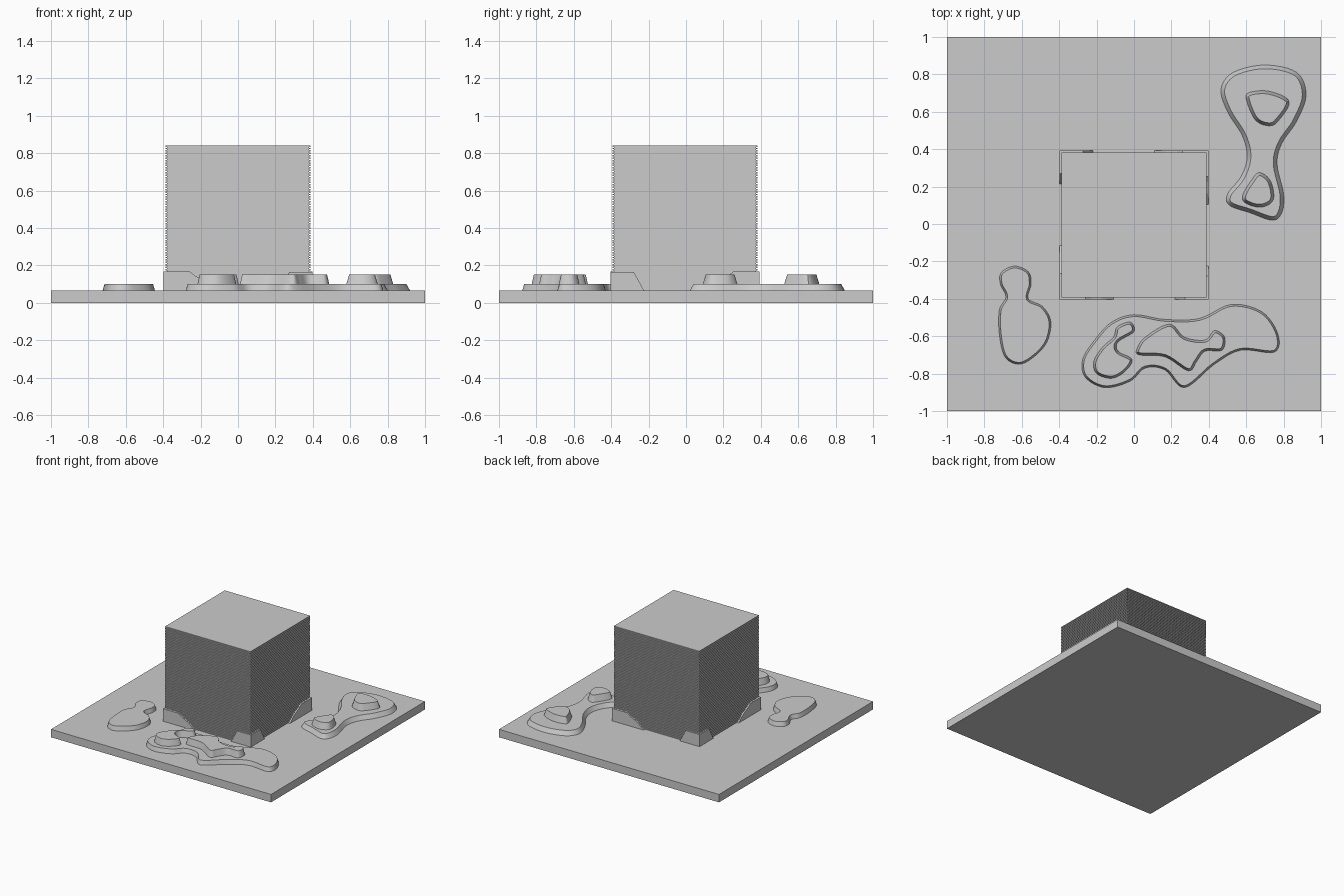
import bpy, bmesh
from mathutils import Vector

if "Cube" in bpy.data.objects:
    bpy.data.objects.remove(bpy.data.objects["Cube"])

BASE_Z = 0.065      # top of the ground slab
CX, CY = 0.0, -0.005  # block centre
HALF = 0.388        # block half width


def make_object(name, bm):
    bmesh.ops.recalc_face_normals(bm, faces=bm.faces)
    me = bpy.data.meshes.new(name)
    bm.to_mesh(me)
    bm.free()
    ob = bpy.data.objects.new(name, me)
    bpy.context.collection.objects.link(ob)
    return ob


def loft(name, rings):
    """Stack of closed rings of equal length, capped at both ends."""
    bm = bmesh.new()
    loops = [[bm.verts.new(p) for p in ring] for ring in rings]
    for a, b in zip(loops, loops[1:]):
        for i in range(len(a)):
            j = (i + 1) % len(a)
            bm.faces.new((a[i], a[j], b[j], b[i]))
    bm.faces.new(loops[0][::-1])
    bm.faces.new(loops[-1])
    return make_object(name, bm)


def square(h, z, cx=CX, cy=CY):
    return [(cx + sx * h, cy + sy * h, z) for sx, sy in ((-1, -1), (1, -1), (1, 1), (-1, 1))]


def smooth_loop(pts, steps=6):
    """Closed Catmull-Rom curve through the points."""
    p = [Vector(q) for q in pts]
    n, out = len(p), []
    for i in range(n):
        a, b, c, d = p[i - 1], p[i], p[(i + 1) % n], p[(i + 2) % n]
        for s in range(steps):
            t = s / steps
            out.append(0.5 * (2 * b + (c - a) * t + (2 * a - 5 * b + 4 * c - d) * t * t
                              + (3 * b - a - 3 * c + d) * t ** 3))
    return out


def hill(name, pts, z0, z1, inset):
    """Flat-topped mound with sloping sides (points run clockwise)."""
    base = smooth_loop(pts)
    n, top = len(base), []
    for i in range(n):
        t = (base[(i + 1) % n] - base[i - 1]).normalized()
        top.append(base[i] + Vector((t.y, -t.x)) * inset)
    ob = loft(name, [[(v.x, v.y, z0) for v in base], [(v.x, v.y, z1) for v in top]])
    ob.data.shade_smooth()
    ob.data.set_sharp_from_angle(angle=0.6)


# Ground slab
loft("ground_slab", [square(1, 0, 0, 0), square(1, BASE_Z, 0, 0)])

# Block with fine horizontal grooves
rings, count, top_z = [], 60, 0.842
pitch = (top_z - BASE_Z) / count
for k in range(count):
    z = BASE_Z + k * pitch
    rings += [square(HALF - 0.008, z), square(HALF - 0.008, z + 0.4 * pitch),
              square(HALF, z + 0.4 * pitch), square(HALF, z + pitch)]
loft("ribbed_block", rings)


# Corner skirting plates: two opposite corners wide, the other two narrow
def corner_plate(sx, sy, profile):
    corner = Vector((CX + sx * HALF, CY + sy * HALF))
    t, back = 0.011, 0.01
    for axis in (0, 1):
        rings = []
        for off in (-back, t):
            ring = []
            for d, z in profile:
                along = t - d
                x, y = (along, off) if axis == 0 else (off, along)
                ring.append((corner.x + sx * x, corner.y + sy * y, z))
            rings.append(ring)
        loft("corner_plate", rings)


wide = [(0, BASE_Z), (0, 0.168), (0.14, 0.168), (0.17, 0.145), (0.23, 0.115), (0.29, BASE_Z)]
narrow = [(0, BASE_Z), (0, 0.165), (0.125, 0.165), (0.18, BASE_Z)]
for s in (-1, 1):
    corner_plate(s, s, wide)
    corner_plate(s, -s, narrow)

# Low terraces
hill("terrace_right", [(.70, .85), (.87, .81), (.92, .69), (.87, .55), (.79, .43), (.765, .32),
     (.80, .16), (.79, .06), (.74, .02), (.62, .06), (.51, .10), (.50, .16), (.57, .25),
     (.605, .355), (.58, .47), (.50, .60), (.465, .72), (.53, .81)], BASE_Z, 0.1, 0.02)
hill("terrace_left", [(-.64, -.225), (-.565, -.255), (-.55, -.32), (-.565, -.40), (-.49, -.44),
     (-.445, -.52), (-.465, -.63), (-.535, -.71), (-.615, -.75), (-.69, -.71), (-.72, -.59),
     (-.72, -.46), (-.685, -.39), (-.715, -.32), (-.71, -.26)], BASE_Z, 0.1, 0.01)
hill("terrace_front", [(0, -.485), (.165, -.51), (.35, -.505), (.52, -.43), (.685, -.47),
     (.77, -.59), (.75, -.685), (.57, -.675), (.43, -.75), (.27, -.875), (.165, -.78),
     (.06, -.77), (-.02, -.84), (-.155, -.875), (-.26, -.82), (-.275, -.725), (-.21, -.62),
     (-.12, -.525)], BASE_Z, 0.1, 0.01)

# Upper terraces
hill("peak_right_back", [(.61, .70), (.72, .71), (.83, .655), (.77, .55), (.72, .525),
     (.65, .555), (.605, .65)], 0.1, 0.152, 0.016)
hill("peak_right_front", [(.67, .275), (.73, .23), (.745, .13), (.68, .09), (.60, .11),
     (.58, .15), (.625, .23)], 0.1, 0.152, 0.016)
hill("peak_front_left", [(-.02, -.525), (0, -.575), (-.085, -.63), (-.085, -.68), (-.01, -.725),
     (-.05, -.79), (-.12, -.825), (-.2, -.80), (-.215, -.735), (-.17, -.66), (-.11, -.605),
     (-.09, -.55)], 0.1, 0.152, 0.012)
hill("peak_front_right", [(.015, -.67), (.06, -.605), (.19, -.535), (.27, -.605), (.38, -.62),
     (.43, -.57), (.485, -.605), (.47, -.675), (.38, -.68), (.335, -.735), (.29, -.785),
     (.165, -.71), (.03, -.70)], 0.1, 0.152, 0.012)
